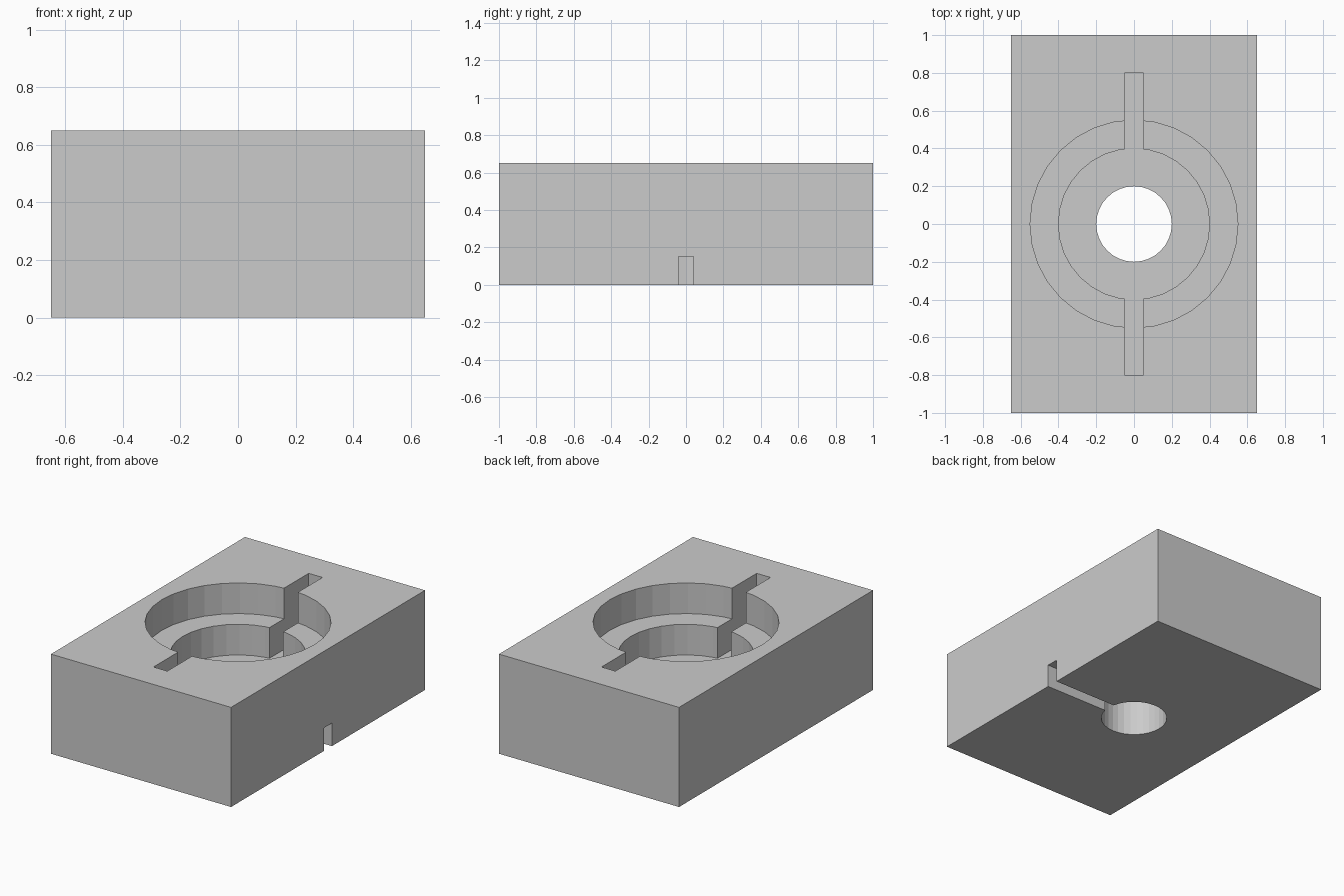
import bpy

if "Cube" in bpy.data.objects:
    bpy.data.objects.remove(bpy.data.objects["Cube"])

SEGMENTS = 32
TOP = 0.65

grey = bpy.data.materials.new("light grey")
grey.diffuse_color = (0.6, 0.6, 0.6, 1)
grey.use_nodes = True
grey.node_tree.nodes["Principled BSDF"].inputs["Base Color"].default_value = grey.diffuse_color


def box(name, x, y, z):
    """Box from (low, high) ranges on each axis."""
    mid = [(a + b) / 2 for a, b in (x, y, z)]
    bpy.ops.mesh.primitive_cube_add(size=1, location=mid)
    ob = bpy.context.object
    ob.name = name
    ob.scale = [b - a for a, b in (x, y, z)]
    bpy.ops.object.transform_apply(location=True, rotation=True, scale=True)
    ob.data.materials.append(grey)
    return ob


def cylinder(name, radius, z0, z1):
    bpy.ops.mesh.primitive_cylinder_add(vertices=SEGMENTS, radius=radius,
                                        depth=z1 - z0, location=(0, 0, (z0 + z1) / 2))
    ob = bpy.context.object
    ob.name = name
    ob.data.materials.append(grey)
    return ob


# Solid block
block = box("housing_block", (-0.65, 0.65), (-1, 1), (0, TOP))

# Stepped round recess, bore, long keyway and side wire channel
cutters = [
    cylinder("upper_recess_cutter", 0.55, 0.45, TOP + 0.1),
    cylinder("lower_recess_cutter", 0.40, 0.25, TOP + 0.1),
    box("keyway_cutter", (-0.05, 0.05), (-0.8, 0.8), (0.25, TOP + 0.1)),
    cylinder("bore_cutter", 0.20, -0.1, TOP + 0.1),
    box("side_channel_cutter", (0, 0.75), (-0.04, 0.04), (-0.1, 0.15)),
]

for cutter in cutters:
    mod = block.modifiers.new(cutter.name, 'BOOLEAN')
    mod.operation = 'DIFFERENCE'
    mod.solver = 'EXACT'
    mod.object = cutter
    cutter.hide_render = True
    cutter.display_type = 'WIRE'

# Apply the cuts, then discard the cutters
bpy.context.view_layer.objects.active = block
for cutter in cutters:
    bpy.ops.object.modifier_apply(modifier=cutter.name)
    bpy.data.objects.remove(cutter)
